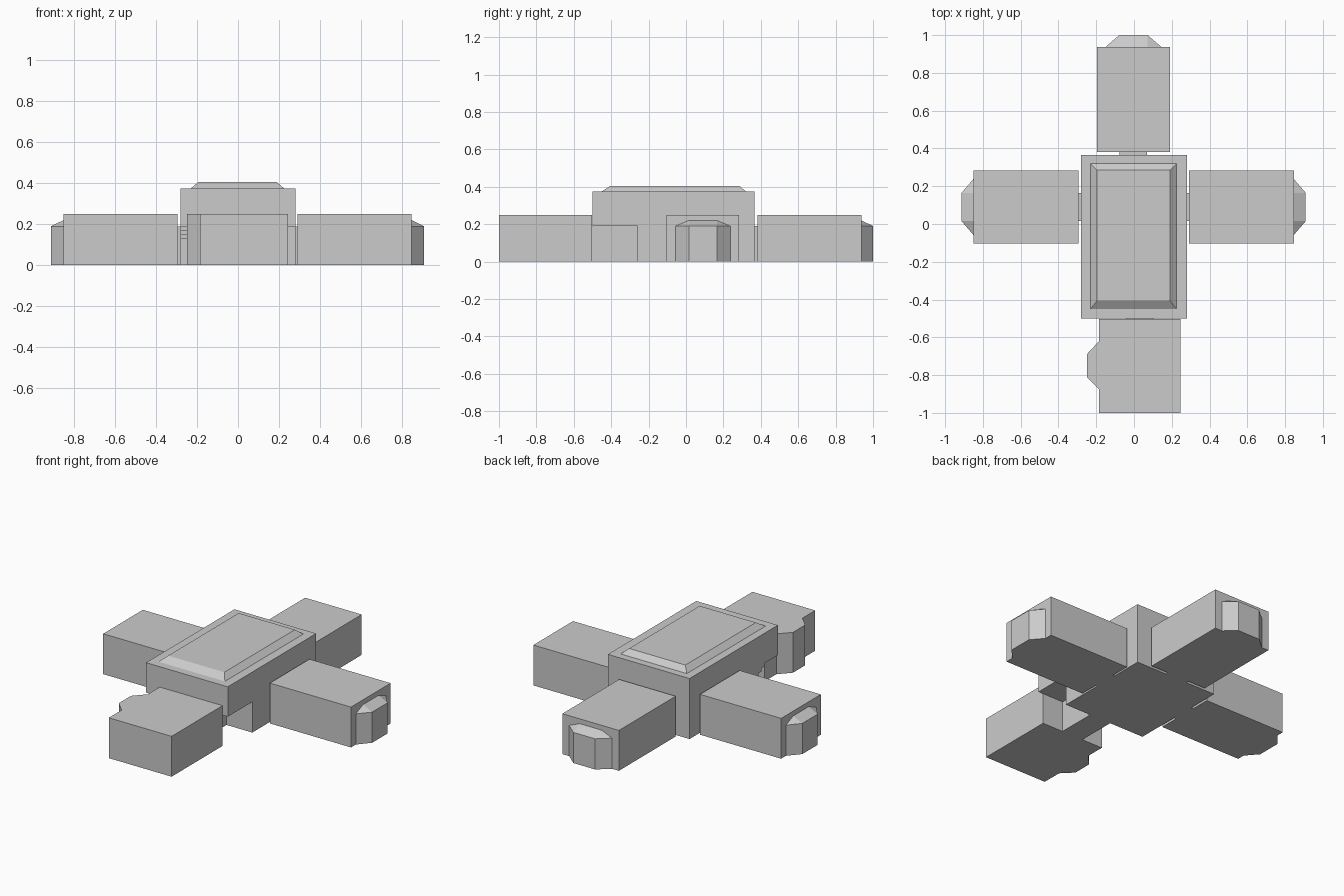
import bpy, bmesh
from mathutils import Matrix
from math import pi

if "Cube" in bpy.data.objects:
    bpy.data.objects.remove(bpy.data.objects["Cube"])


def mesh_object(name, verts, faces):
    me = bpy.data.meshes.new(name)
    me.from_pydata(verts, [], faces)
    bm = bmesh.new()
    bm.from_mesh(me)
    bmesh.ops.recalc_face_normals(bm, faces=bm.faces)
    bm.to_mesh(me)
    bm.free()
    ob = bpy.data.objects.new(name, me)
    bpy.context.collection.objects.link(ob)
    return ob


def prism(name, outline, depth, place):
    # extrude a closed 2D outline; place maps (u, v, depth) to xyz
    n = len(outline)
    verts = [place(u, v, d) for d in depth for u, v in outline]
    faces = [tuple(range(n)), tuple(range(n, 2 * n))]
    faces += [(i, (i + 1) % n, n + (i + 1) % n, n + i) for i in range(n)]
    return mesh_object(name, verts, faces)


def box(name, x, y, z):
    outline = [(x[0], y[0]), (x[1], y[0]), (x[1], y[1]), (x[0], y[1])]
    return prism(name, outline, z, lambda u, v, d: (u, v, d))


# Main hall: tall block with an open passage under its front end
prism("main_hall", [(-0.26, 0), (0.365, 0), (0.365, 0.375), (-0.5, 0.375),
                    (-0.5, 0.19), (-0.26, 0.19)], (-0.28, 0.28),
      lambda u, v, d: (d, u, v))

# Bevelled roof slab
low = [(-0.23, -0.45), (0.225, -0.45), (0.225, 0.32), (-0.23, 0.32)]
top = [(-0.195, -0.405), (0.19, -0.405), (0.19, 0.285), (-0.195, 0.285)]
mesh_object("roof_slab", [(x, y, 0.375) for x, y in low] + [(x, y, 0.405) for x, y in top],
            [(0, 1, 2, 3), (4, 5, 6, 7)] + [(i, (i + 1) % 4, 4 + (i + 1) % 4, 4 + i) for i in range(4)])


def wing(side, origin, angle):
    # wing built along +x: neck, block and bay with a hipped top
    m = Matrix.Translation(origin) @ Matrix.Rotation(angle, 4, 'Z')
    parts = [box(side + "_neck", (-0.025, 0.01), (-0.073, 0.073), (0, 0.19)),
             box(side + "_wing", (0, 0.556), (-0.194, 0.194), (0, 0.25))]
    plan = [(0.556, -0.147), (0.618, -0.075), (0.618, 0.075), (0.556, 0.147)]
    v = [(x, y, z) for z in (0, 0.19) for x, y in plan]
    v += [(0.556, -0.075, 0.22), (0.556, 0.075, 0.22)]
    f = [(0, 1, 2, 3), (0, 1, 5, 4), (1, 2, 6, 5), (2, 3, 7, 6),
         (4, 5, 8), (5, 6, 9, 8), (6, 7, 9), (0, 3, 7, 9, 8, 4)]
    parts.append(mesh_object(side + "_bay", v, f))
    for p in parts:
        p.data.transform(m)


wing("right", (0.291, 0.09, 0), 0)
wing("left", (-0.295, 0.09, 0), pi)
wing("back", (-0.003, 0.382, 0), pi / 2)

# Front wing with a full-height bay on its left side
prism("front_wing", [(-0.185, -1), (0.245, -1), (0.245, -0.502), (-0.185, -0.502),
                     (-0.185, -0.62), (-0.25, -0.69), (-0.25, -0.81), (-0.185, -0.875)],
      (0, 0.25), lambda u, v, d: (u, v, d))
box("front_neck", (-0.043, 0.103), (-0.51, -0.255), (0, 0.19))

# Small stepped bracket under the overhang, left side
for i in range(3):
    z = 0.13 + 0.02 * i
    box("bracket_step_%d" % i, (-0.28, -0.22), (-0.31 - 0.03 * i, -0.255), (z, z + 0.02))
